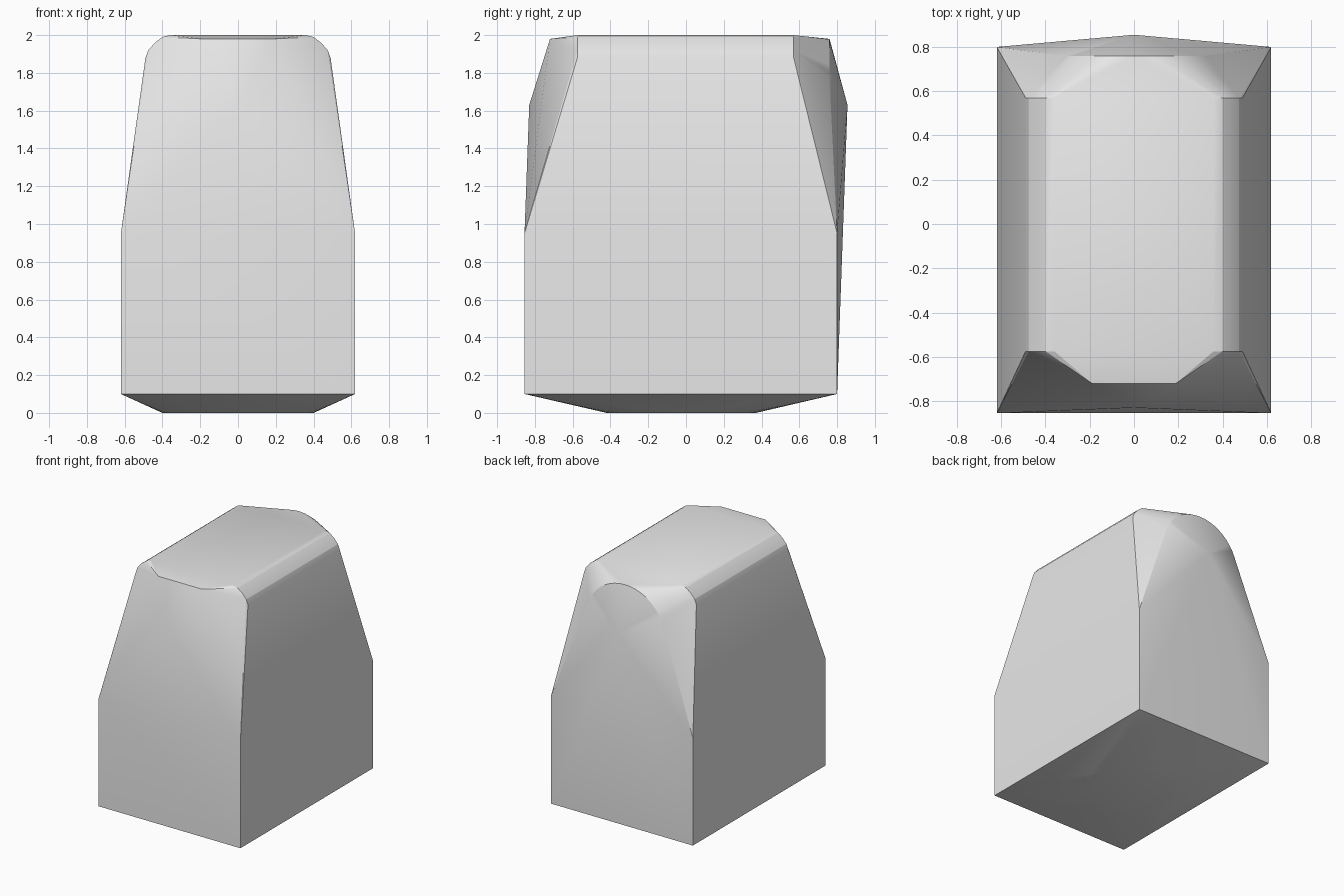
import bpy, bmesh
from math import sin, cos, pi, radians

cube = bpy.data.objects.get("Cube")
if cube:
    bpy.data.objects.remove(cube, do_unlink=True)

grey = bpy.data.materials.new("plain grey")
grey.use_nodes = True
grey.diffuse_color = (0.8, 0.8, 0.8, 1)
bsdf = next(n for n in grey.node_tree.nodes if n.type == 'BSDF_PRINCIPLED')
bsdf.inputs["Base Color"].default_value = (0.8, 0.8, 0.8, 1)

points = []


def both_sides(x, y, z):
    points.extend([(x, y, z), (-x, y, z)])


def arc(radius, y, z, steps):
    """Half circle standing upright at depth y."""
    for i in range(steps + 1):
        a = pi * i / steps
        points.append((radius * cos(a), y, z + radius * sin(a)))


# Upright lower walls
for y in (-0.855, 0.8):
    for z in (0.1, 0.95):
        both_sides(0.62, y, z)

# Rounded shoulders running front to back
for y in (-0.575, 0.57):
    for x, z in ((0.49, 1.88), (0.475, 1.92), (0.44, 1.96), (0.4, 1.99), (0.36, 2.0)):
        both_sides(x, y, z)

# Front peak with its faceted brow
points.append((0, -0.83, 1.63))
both_sides(0.19, -0.72, 1.98)
both_sides(0.3, -0.72, 1.8)

# Back peak with its round brow
points.append((0, 0.855, 1.63))
arc(0.35, 0.76, 1.63, 24)

# Round foot under the shallow tapered base
for i in range(32):
    a = 2 * pi * i / 32
    points.append((0.4 * cos(a), -0.025 + 0.395 * sin(a), 0))

# Skin stretched over the outline
bm = bmesh.new()
for p in points:
    bm.verts.new(p)
bmesh.ops.convex_hull(bm, input=bm.verts[:])
bmesh.ops.delete(bm, geom=[v for v in bm.verts if not v.link_faces], context='VERTS')
bmesh.ops.dissolve_limit(bm, angle_limit=radians(0.3), verts=bm.verts[:], edges=bm.edges[:])
bmesh.ops.recalc_face_normals(bm, faces=bm.faces[:])

mesh = bpy.data.meshes.new("body")
bm.to_mesh(mesh)
bm.free()
mesh.materials.append(grey)
body = bpy.data.objects.new("body", mesh)
bpy.context.collection.objects.link(body)

bpy.ops.object.select_all(action='DESELECT')
body.select_set(True)
bpy.context.view_layer.objects.active = body
bpy.ops.object.shade_smooth_by_angle(angle=radians(20))
